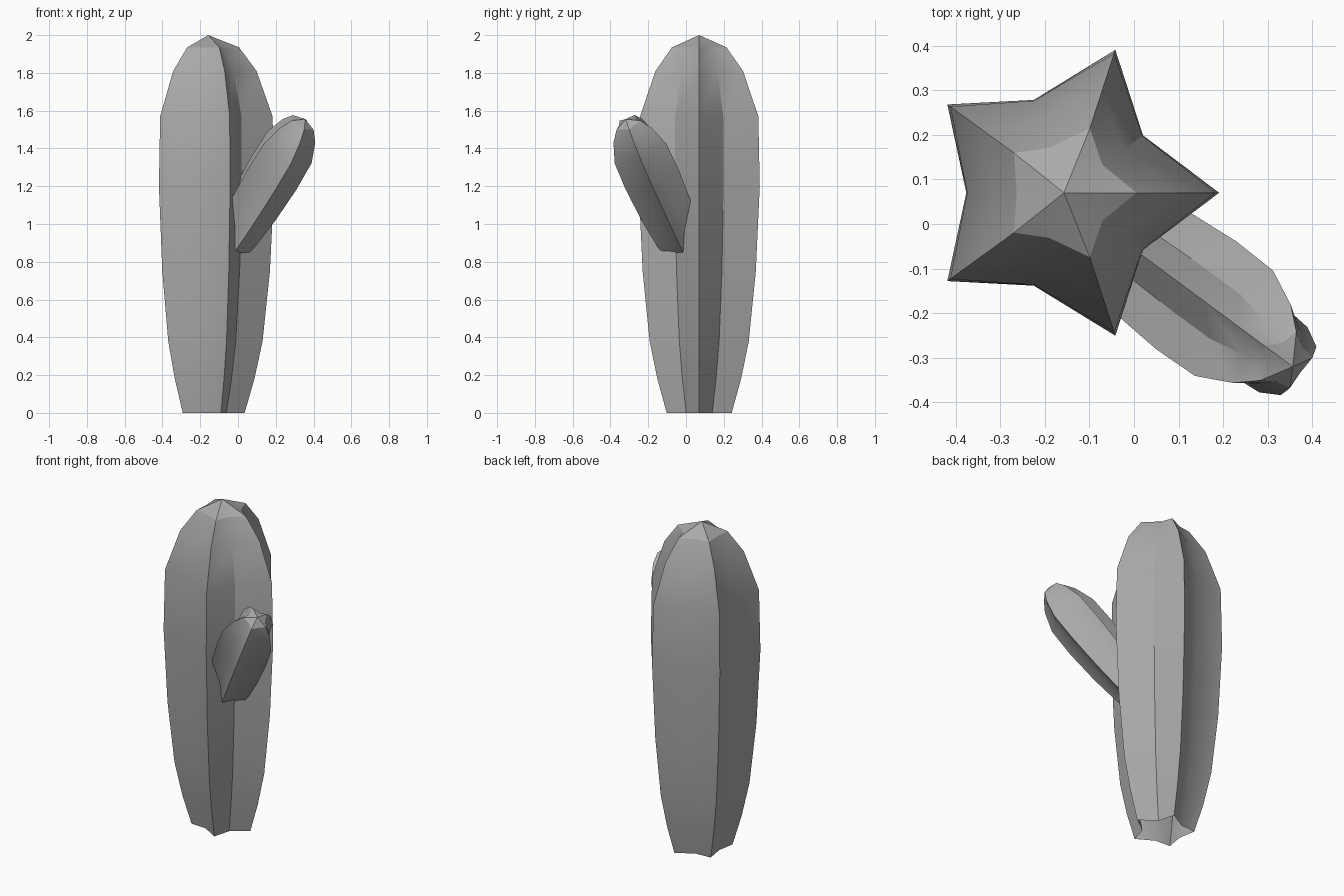
import bpy, bmesh
from math import radians, sin, cos, pi
from mathutils import Matrix, Vector

cube = bpy.data.objects.get("Cube")
if cube:
    bpy.data.objects.remove(cube, do_unlink=True)

grey = bpy.data.materials.new("cactus_grey")
grey.use_nodes = True
colour = (0.4, 0.4, 0.4, 1)
grey.diffuse_color = colour
grey.node_tree.nodes["Principled BSDF"].inputs["Base Color"].default_value = colour

RIBS = 5
# Height, rib radius and groove ratio of each ring
PROFILE = [(0, .181, .65), (.18, .233, .65), (.38, .276, .65), (.75, .315, .65),
           (1.2, .337, .65), (1.57, .329, .66), (1.81, .244, .67), (1.935, .152, .7)]
HEIGHT = 2.0
RIB_SHIFT = .011


def make_stem(name, matrix):
    """Ribbed stem with a star section, pointed top and open base."""
    bm = bmesh.new()
    rings = []
    for z, radius, ratio in PROFILE:
        ring = []
        for i in range(RIBS * 2):
            a = pi * i / RIBS
            rib = i % 2 == 0
            r = radius if rib else radius * ratio
            shift = RIB_SHIFT if rib else 0
            ring.append(bm.verts.new((r * cos(a) + shift, r * sin(a), z)))
        rings.append(ring)
    top = bm.verts.new((0, 0, HEIGHT))
    for i in range(RIBS * 2):
        j = (i + 1) % (RIBS * 2)
        for low, high in zip(rings, rings[1:]):
            bm.faces.new((low[i], low[j], high[j], high[i]))
        bm.faces.new((rings[-1][i], rings[-1][j], top))
    mesh = bpy.data.meshes.new(name)
    bm.to_mesh(mesh)
    bm.free()
    mesh.materials.append(grey)
    obj = bpy.data.objects.new(name, mesh)
    bpy.context.collection.objects.link(obj)
    obj.matrix_world = matrix
    bpy.ops.object.select_all(action='DESELECT')
    obj.select_set(True)
    bpy.context.view_layer.objects.active = obj
    bpy.ops.object.shade_smooth_by_angle(angle=radians(30))
    return obj


# Main trunk
make_stem("cactus_trunk", Matrix.Translation((-.157, .07, 0)))

# Side arm: a smaller stem leaning out of a trunk groove, one rib on top
azimuth, elevation, scale = radians(-36.5), radians(53), .47
axis = Vector((cos(elevation) * cos(azimuth), cos(elevation) * sin(azimuth), sin(elevation)))
up = Vector((-sin(elevation) * cos(azimuth), -sin(elevation) * sin(azimuth), cos(elevation)))
turn = Matrix((up, axis.cross(up), axis)).transposed().to_4x4()
arm_tip = Vector((.356, -.32, 1.555))
base = arm_tip - axis * HEIGHT * scale
make_stem("cactus_arm", Matrix.Translation(base) @ turn @ Matrix.Scale(scale, 4))
